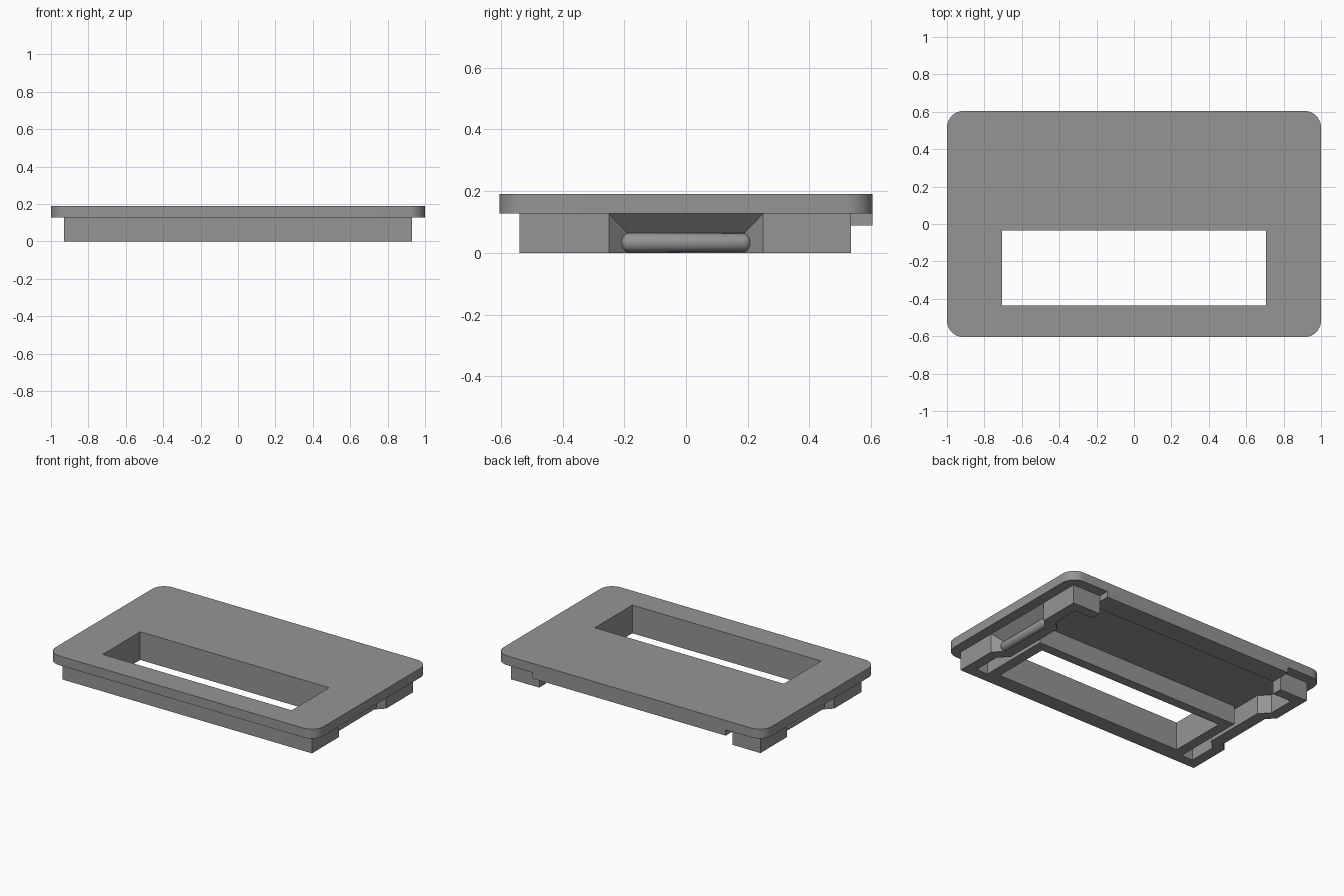
import bpy, bmesh, math
from mathutils import Vector

if "Cube" in bpy.data.objects:
    bpy.data.objects.remove(bpy.data.objects["Cube"])

grey = bpy.data.materials.new("mid_grey")
grey.diffuse_color = (0.3, 0.3, 0.3, 1)
grey.use_nodes = True
grey.node_tree.nodes["Principled BSDF"].inputs["Base Color"].default_value = grey.diffuse_color


def finish(bm, name, smooth=False):
    bmesh.ops.recalc_face_normals(bm, faces=bm.faces)
    me = bpy.data.meshes.new(name)
    bm.to_mesh(me)
    bm.free()
    me.materials.append(grey)
    ob = bpy.data.objects.new(name, me)
    bpy.context.collection.objects.link(ob)
    if smooth:
        bpy.ops.object.select_all(action='DESELECT')
        ob.select_set(True)
        bpy.context.view_layer.objects.active = ob
        bpy.ops.object.shade_smooth_by_angle(angle=math.radians(35))
    mirror = ob.modifiers.new("mirror", 'MIRROR')
    mirror.merge_threshold = 0.0005
    return ob


def half_prism(name, outline, z0, z1, smooth=False):
    """Extrude the right half outline; faces on the mirror plane are removed."""
    bm = bmesh.new()
    face = bm.faces.new([bm.verts.new((x, y, z0)) for x, y in outline])
    out = bmesh.ops.extrude_face_region(bm, geom=[face])
    top = [v for v in out["geom"] if isinstance(v, bmesh.types.BMVert)]
    bmesh.ops.translate(bm, verts=top, vec=(0, 0, z1 - z0))
    seam = [f for f in bm.faces if all(abs(v.co.x) < 1e-6 for v in f.verts)]
    bmesh.ops.delete(bm, geom=seam, context='FACES')
    return finish(bm, name, smooth)


def arc(cx, cy, r, a0, a1, n=10):
    return [(cx + r * math.cos(math.radians(a0 + (a1 - a0) * i / n)),
             cy + r * math.sin(math.radians(a0 + (a1 - a0) * i / n)))
            for i in range(n + 1)]


# Window opening, shared by plate and skirt
window = [(0, -0.035), (0.705, -0.035), (0.705, -0.435), (0, -0.435)]

# Top plate with rounded corners
R = 0.09
plate = ([(0, -0.605)] + arc(1 - R, -0.605 + R, R, -90, 0)
         + arc(1 - R, 0.605 - R, R, 0, 90) + [(0, 0.605)] + window)
half_prism("top_plate", plate, 0.127, 0.19, True)

# Skirt: front wall, notched side walls, back corner returns and window frame
skirt = [(0, -0.54), (0.93, -0.54), (0.93, -0.25), (0.87, -0.19), (0.87, 0.19),
         (0.93, 0.25), (0.93, 0.535), (0.72, 0.535), (0.72, 0.465), (0.86, 0.465),
         (0.86, 0.28), (0.80, 0.22), (0.80, -0.22), (0.86, -0.28), (0.86, -0.47),
         (0.775, -0.47), (0.775, 0.03), (0, 0.03)] + window
half_prism("skirt", skirt, 0, 0.127)

# Lowered lip along the back edge
half_prism("back_lip", [(0, 0.465), (0.72, 0.465), (0.72, 0.605), (0, 0.605)],
           0.088, 0.127)

# Sloped ceiling of each side notch
bm = bmesh.new()
for s in (-1, 1):
    for p in ((0.93, 0.25 * s, 0.127), (0.87, 0.19 * s, 0.127), (0.87, 0.19 * s, 0.065)):
        bm.verts.new(p)
bmesh.ops.convex_hull(bm, input=bm.verts)
bmesh.ops.dissolve_limit(bm, angle_limit=0.01, verts=bm.verts, edges=bm.edges)
finish(bm, "notch_slope")

# Rounded snap bar in each side notch
r, half = 0.0315, 0.213
bm = bmesh.new()
bmesh.ops.create_uvsphere(bm, u_segments=24, v_segments=12, radius=r)
for v in bm.verts:
    x, y, z = v.co
    # sphere poles point along y, stretched into a capsule
    shift = half - r
    v.co = Vector((0.87 + x, z + (shift if z > 1e-5 else -shift), y + 0.033))
finish(bm, "snap_bar", True)
